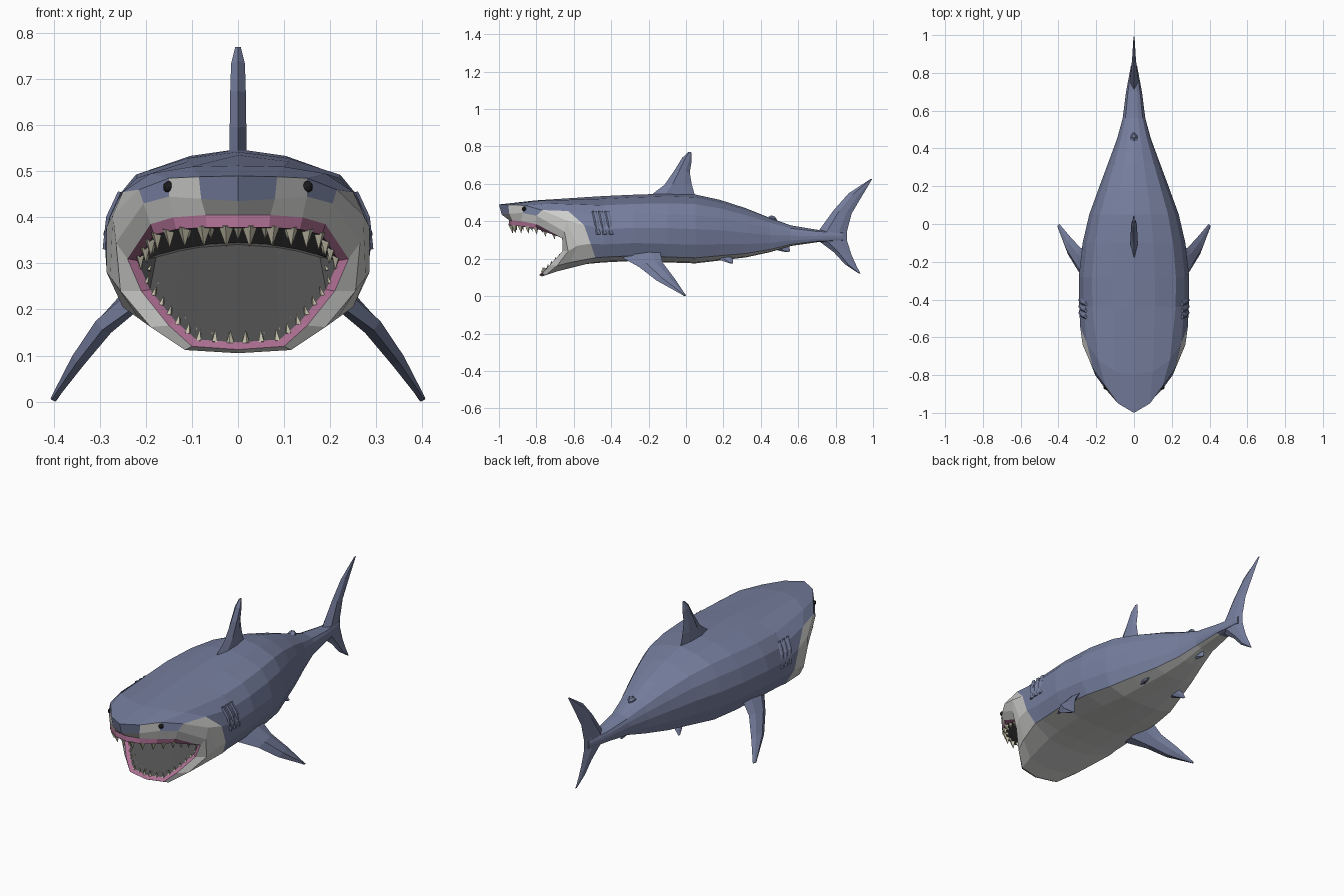
import bpy, bmesh, math
from mathutils import Vector

if "Cube" in bpy.data.objects:
    bpy.data.objects.remove(bpy.data.objects["Cube"])


def material(name, rgb):
    m = bpy.data.materials.new(name)
    m.diffuse_color = (*rgb, 1)
    m.use_nodes = True
    m.node_tree.nodes["Principled BSDF"].inputs["Base Color"].default_value = m.diffuse_color
    return m


BLUE = material("slate_blue", (0.178, 0.207, 0.337))
GREY = material("belly_grey", (0.61, 0.61, 0.60))
PINK = material("gum_pink", (0.42, 0.16, 0.29))
DARK = material("mouth_dark", (0.078, 0.078, 0.078))
CREAM = material("tooth_cream", (0.55, 0.52, 0.40))
BLACK = material("eye_black", (0.012, 0.012, 0.014))


def finish(name, bm, mats):
    bmesh.ops.recalc_face_normals(bm, faces=bm.faces[:])
    mesh = bpy.data.meshes.new(name)
    bm.to_mesh(mesh)
    bm.free()
    for m in mats:
        mesh.materials.append(m)
    ob = bpy.data.objects.new(name, mesh)
    bpy.context.collection.objects.link(ob)
    return ob


def loft(bm, rings, pick=lambda band, seg: 0):
    """Skin closed rings, cap both ends; pick gives the material index."""
    loops = [[bm.verts.new(p) for p in r] for r in rings]
    n = len(loops[0])
    for i in range(len(loops) - 1):
        for j in range(n):
            k = (j + 1) % n
            f = bm.faces.new((loops[i][j], loops[i][k], loops[i + 1][k], loops[i + 1][j]))
            f.material_index = pick(i, j)
    first, last = bm.faces.new(loops[0]), bm.faces.new(loops[-1])
    first.material_index = pick(0, 0)
    last.material_index = pick(len(loops) - 2, 0)


# ---- Head rings, half outline from top centre to bottom centre ----
lip = [(0, -.945, .405), (.07, -.93, .405), (.14, -.88, .40), (.19, -.80, .385), (.24, -.66, .31),
       (.21, -.66, .24), (.15, -.73, .165), (.10, -.77, .12), (0, -.785, .113)]
jaw = [(0, -.985, .435), (.08, -.945, .44), (.15, -.875, .445), (.205, -.80, .43), (.265, -.65, .345),
       (.255, -.63, .24), (.19, -.69, .162), (.115, -.75, .112), (0, -.77, .105)]
snout = [(0, -1, .49), (.085, -.95, .488), (.15, -.86, .485), (.215, -.77, .46), (.272, -.64, .405),
         (.277, -.58, .27), (.215, -.62, .18), (.12, -.68, .135), (0, -.70, .13)]
cheek = [(0, -.80, .512), (.10, -.78, .51), (.19, -.72, .495), (.25, -.63, .455), (.285, -.545, .38),
         (.285, -.51, .28), (.25, -.485, .205), (.13, -.52, .175), (0, -.53, .172)]
# upper gum faces forward, lower gum sits inside the jaw
gum = [(x * (.96 if k < 4 else .91), y + (-.004 if k < 4 else .015), .27 + (z - .27) * (.8 if k < 4 else .9))
       for k, (x, y, z) in enumerate(lip)]
throat = [(x * .93, -.53 - 1.5 * x * x, .345 - .75 * x * x - (.004 if k > 4 else 0))
          for k, (x, y, z) in enumerate(gum)]

# ---- Body rings: y, half width, top z, bottom z ----
section = [(0, 1), (.38, .96), (.76, .86), (.92, .70), (1, .50), (.965, .27), (.85, .08), (.45, .015), (0, 0)]
stations = [(-.44, .290, .535, .180), (-.28, .292, .542, .188), (-.10, .272, .548, .180),
            (.05, .237, .543, .175), (.18, .190, .515, .190), (.32, .138, .470, .207),
            (.45, .090, .418, .235), (.56, .060, .378, .268), (.70, .042, .355, .288),
            (.84, .016, .345, .295)]
halves = [throat, gum, lip, jaw, snout, cheek]
halves += [[(u * w, y, b + v * (t - b)) for u, v in section] for y, w, t, b in stations]
rings = [h + [(-x, y, z) for x, y, z in h[-2:0:-1]] for h in halves]


def body_colour(band, j):
    seg = min(j, 15 - j)                 # 0 = back, 7 = belly
    if band == 0:
        return 3
    if band == 1:
        return 2
    if band == 3 and seg == 2:           # blue brow beside the eye
        return 0
    start = {2: 0, 3: 1, 4: 3}.get(band, 6)   # first grey segment of the band
    return 1 if seg >= start and band < 14 else 0


bm = bmesh.new()
loft(bm, rings, body_colour)
finish("body", bm, [BLUE, GREY, PINK, DARK])


# ---- Fins: sections of (leading point, trailing point, half thickness) ----
def fin(name, sections, normal=(1, 0, 0), mirror=False):
    bm = bmesh.new()
    for s in ((1, -1) if mirror else (1,)):
        n = Vector(normal).normalized()
        loops = []
        for a, b, t in sections:
            a, b = Vector(a), Vector(b)
            p, q = a.lerp(b, .3), a.lerp(b, .72)
            pts = [a, p + n * t, q + n * t * .7, b, q - n * t * .7, p - n * t]
            loops.append([(v.x * s, v.y, v.z) for v in pts])
        loft(bm, loops)
    return finish(name, bm, [BLUE])


def flat(rows):
    """Sections in the centre plane from (y, z, y, z, thickness)."""
    return [((0, a, b), (0, c, d), t) for a, b, c, d, t in rows]


fin("dorsal_fin", flat([(-.20, .53, .05, .53, .018), (-.115, .595, .03, .60, .018), (-.06, .675, .02, .66, .017),
                        (-.02, .74, .03, .72, .015), (.012, .77, .028, .77, .006)]))
fin("tail_fin", flat([(.985, .625, .995, .625, .003), (.87, .55, .935, .525, .009), (.79, .46, .885, .44, .015),
                      (.71, .35, .862, .35, .024), (.71, .295, .86, .30, .024), (.79, .235, .885, .22, .014),
                      (.85, .17, .91, .165, .009), (.925, .12, .933, .12, .003)]))
fin("second_dorsal_fin", flat([(.40, .42, .49, .39, .02), (.44, .423, .485, .41, .02), (.457, .432, .475, .425, .010)]))
fin("anal_fin", flat([(.47, .25, .55, .275, .012), (.51, .24, .555, .25, .008), (.54, .235, .555, .238, .003)]))
fin("pelvic_fins", [((.09, .15, .21), (.09, .24, .22), .014), ((.11, .19, .19), (.115, .25, .195), .009),
                    ((.13, .235, .175), (.132, .25, .175), .003)], (.8, 0, .5), True)
fin("pectoral_fins", [((.225, -.34, .205), (.235, -.14, .245), .022), ((.295, -.25, .155), (.285, -.125, .18), .021),
                      ((.350, -.16, .085), (.340, -.065, .10), .016), ((.405, -.015, .004), (.395, 0, .004), .006)],
    (.75, 0, .6), True)

# ---- Gill ridges ----
for i in range(3):
    y = -.492 + i * .034
    fin("gill_ridge_%d" % (i + 1),
        [((.254, y - .012, .455), (.256, y + .014, .455), .006), ((.279, y, .40), (.280, y + .026, .40), .007),
         ((.288, y + .012, .33), (.288, y + .036, .33), .006)], (1, 0, .2), True)

# ---- Eyes ----
bm = bmesh.new()
for s in (1, -1):
    ball = bmesh.ops.create_icosphere(bm, subdivisions=2, radius=.013)
    bmesh.ops.translate(bm, verts=ball["verts"], vec=(.15 * s, -.864, .466))
finish("eyes", bm, [BLACK])


# ---- Teeth spaced along the gum line ----
def along(path, t):
    """Point at fraction t of a polyline's length."""
    spans = [(b - a).length for a, b in zip(path, path[1:])]
    d = t * sum(spans)
    for a, b, l in zip(path, path[1:], spans):
        if d <= l:
            return a.lerp(b, d / l)
        d -= l
    return path[-1].copy()


def teeth(name, path, count, length, radius, aim, inset):
    bm = bmesh.new()
    for i in range(count):
        p = along(path, (i + .5) / count)
        size = 1 - .4 * abs(2 * (i + .5) / count - 1)
        d = Vector((-p.x * aim[0], aim[1], aim[2])).normalized()
        p = p + Vector((-p.x * inset, inset * .15, 0))
        cone = bmesh.ops.create_cone(bm, cap_ends=True, segments=4, radius1=radius * size, radius2=0,
                                     depth=length * size)
        rot = d.to_track_quat("Z", "Y")
        for v in cone["verts"]:
            v.co = rot @ v.co + p + d * length * size * .4
    finish(name, bm, [CREAM])


def both_sides(half):
    other = [Vector((-v.x, v.y, v.z)) for v in half]
    return other[::-1] + half[1:]


edge = [Vector(g) for g in gum]
upper = both_sides([v + Vector((0, .012, 0)) for v in edge[:5]])
lower = both_sides(edge[:3:-1])
teeth("upper_teeth", upper, 16, .050, .018, (.3, .1, -1), 0)
teeth("upper_inner_teeth", upper, 13, .034, .011, (.5, .4, -1), .06)
teeth("lower_teeth", lower, 20, .030, .009, (1.5, .1, 1), 0)
teeth("lower_inner_teeth", lower, 16, .024, .008, (2, .3, 1), .08)
